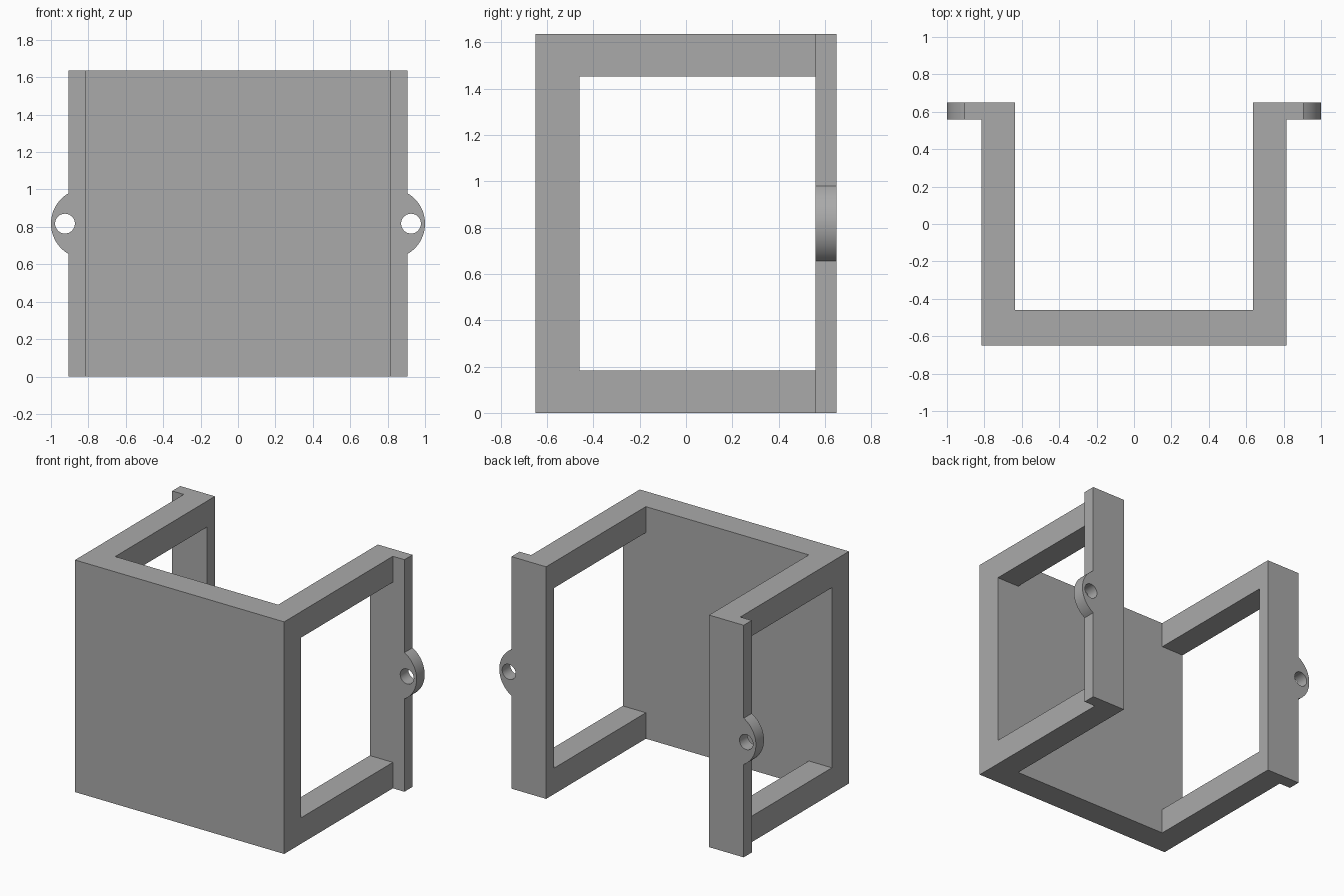
import bpy, bmesh, math
from mathutils import Matrix, Vector

cube = bpy.data.objects.get("Cube")
if cube:
    bpy.data.objects.remove(cube, do_unlink=True)

HEIGHT = 1.635
MID = HEIGHT / 2
HALF_W, INNER_W = 0.815, 0.635      # side walls, outside and inside
FRONT, PANEL_BACK = -0.65, -0.46    # front panel
STEP, BACK = 0.56, 0.65             # mounting flange
FLANGE_X = 0.905
RAIL = 0.183

grey = bpy.data.materials.new("plain grey")
grey.use_nodes = True
colour = (0.4, 0.4, 0.4, 1)
grey.diffuse_color = colour
grey.node_tree.nodes["Principled BSDF"].inputs["Base Color"].default_value = colour


def prism(name, points, direction):
    """Extrude a closed outline along a direction."""
    bm = bmesh.new()
    face = bm.faces.new([bm.verts.new(p) for p in points])
    moved = bmesh.ops.extrude_face_region(bm, geom=[face])["geom"]
    verts = [v for v in moved if isinstance(v, bmesh.types.BMVert)]
    bmesh.ops.translate(bm, verts=verts, vec=Vector(direction))
    bmesh.ops.recalc_face_normals(bm, faces=bm.faces)
    mesh = bpy.data.meshes.new(name)
    bm.to_mesh(mesh)
    bm.free()
    obj = bpy.data.objects.new(name, mesh)
    bpy.context.collection.objects.link(obj)
    mesh.materials.append(grey)
    return obj


def combine(target, tool, operation):
    """Apply a boolean and discard the tool."""
    mod = target.modifiers.new("combine", "BOOLEAN")
    mod.operation, mod.object, mod.solver = operation, tool, "EXACT"
    bpy.context.view_layer.objects.active = target
    bpy.ops.object.modifier_apply(modifier=mod.name)
    bpy.data.objects.remove(tool, do_unlink=True)


def circle(cx, radius, start, end, steps, y):
    angles = [start + (end - start) * i / steps for i in range(steps + 1)]
    return [(cx + radius * math.cos(a), y, MID + radius * math.sin(a)) for a in angles]


# U-shaped body: front panel with two side walls
half = [(HALF_W, FRONT), (HALF_W, STEP), (INNER_W, STEP), (INNER_W, PANEL_BACK)]
outline = half + [(-x, y) for x, y in reversed(half)]
bracket = prism("bracket", [(x, y, 0) for x, y in outline], (0, 0, HEIGHT))

# Side openings leave a top and a bottom rail
opening = [(-1.2, y, z) for y, z in ((PANEL_BACK, RAIL), (STEP + 0.1, RAIL),
                                     (STEP + 0.1, HEIGHT - RAIL), (PANEL_BACK, HEIGHT - RAIL))]
combine(bracket, prism("side_opening", opening, (2.4, 0, 0)), "DIFFERENCE")

# Rear flanges with a rounded, drilled ear
EAR_X, EAR_R = 0.813, 0.187
spread = math.acos((FLANGE_X - EAR_X) / EAR_R)
for side in (1, -1):
    edge = [(INNER_W, STEP, 0), (FLANGE_X, STEP, 0)]
    edge += circle(EAR_X, EAR_R, -spread, spread, 24, STEP)
    edge += [(FLANGE_X, STEP, HEIGHT), (INNER_W, STEP, HEIGHT)]
    flange = prism("flange", [(side * x, y, z) for x, y, z in edge], (0, BACK - STEP, 0))
    hole = circle(side * 0.925, 0.053, 0, 2 * math.pi, 32, STEP - 0.1)[:-1]
    combine(flange, prism("screw_hole", hole, (0, 0.4, 0)), "DIFFERENCE")
    combine(bracket, flange, "UNION")

# Tidy flat seams, keep sharp corners
bm = bmesh.new()
bm.from_mesh(bracket.data)
bmesh.ops.remove_doubles(bm, verts=bm.verts, dist=0.0001)
bmesh.ops.dissolve_limit(bm, angle_limit=0.01, verts=bm.verts, edges=bm.edges)
bm.to_mesh(bracket.data)
bm.free()
bpy.ops.object.select_all(action="DESELECT")
bracket.select_set(True)
bpy.context.view_layer.objects.active = bracket
bpy.ops.object.shade_smooth_by_angle(angle=math.radians(30))
